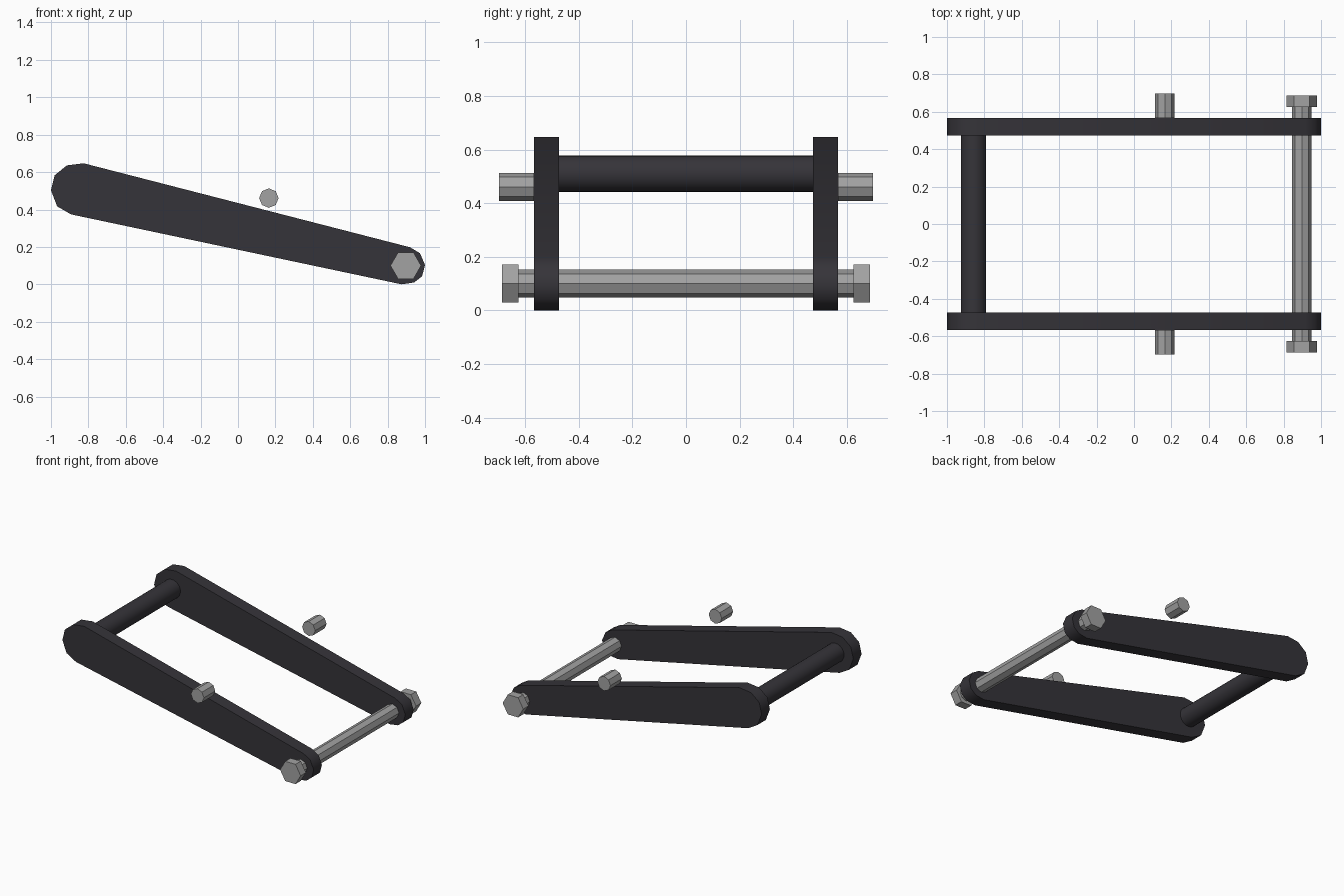
import bpy, bmesh, math

if "Cube" in bpy.data.objects:
    bpy.data.objects.remove(bpy.data.objects["Cube"])


def material(name, color):
    m = bpy.data.materials.new(name)
    m.diffuse_color = (*color, 1)
    m.use_nodes = True
    m.node_tree.nodes["Principled BSDF"].inputs["Base Color"].default_value = m.diffuse_color
    return m


DARK = material("dark rubber", (0.036, 0.034, 0.041))
STEEL = material("grey steel", (0.36, 0.36, 0.36))


def prism(name, profile, y0, y1, mat, smooth=None):
    """Extrude an (x, z) outline along y."""
    bm = bmesh.new()
    face = bm.faces.new([bm.verts.new((x, y0, z)) for x, z in profile])
    new = bmesh.ops.extrude_face_region(bm, geom=[face])["geom"]
    bmesh.ops.translate(bm, vec=(0, y1 - y0, 0),
                        verts=[v for v in new if isinstance(v, bmesh.types.BMVert)])
    bmesh.ops.recalc_face_normals(bm, faces=bm.faces[:])
    me = bpy.data.meshes.new(name)
    bm.to_mesh(me)
    bm.free()
    me.materials.append(mat)
    ob = bpy.data.objects.new(name, me)
    bpy.context.collection.objects.link(ob)
    if smooth:
        bpy.ops.object.select_all(action='DESELECT')
        ob.select_set(True)
        bpy.context.view_layer.objects.active = ob
        bpy.ops.object.shade_smooth_by_angle(angle=math.radians(smooth))
    return ob


def ring(x, z, r, sides):
    return [(x + r * math.cos(2 * math.pi * i / sides),
             z + r * math.sin(2 * math.pi * i / sides)) for i in range(sides)]


# Tapered arm outline with rounded ends
ARM = [(-1, 0.503), (-0.98, 0.583), (-0.915, 0.636), (-0.825, 0.647),
       (0.92, 0.198), (0.973, 0.166), (1, 0.103), (0.984, 0.043),
       (0.942, 0.01), (0.875, 0.0), (-0.893, 0.374), (-0.967, 0.417)]

# Parts repeated on each side
for side, s in (("front", -1), ("back", 1)):
    prism(side + "_arm", ARM, s * 0.474, s * 0.568, DARK, 50)
    prism(side + "_stud", ring(0.165, 0.461, 0.052, 8), s * 0.568, s * 0.697, STEEL)
    prism(side + "_bolt_head", ring(0.897, 0.1, 0.082, 6), s * 0.626, s * 0.686, STEEL)

# Parts spanning both arms
prism("crossbar", ring(-0.858, 0.51, 0.068, 24), -0.48, 0.48, DARK, 30)
prism("bolt_shaft", ring(0.897, 0.1, 0.052, 8), -0.63, 0.63, STEEL)
